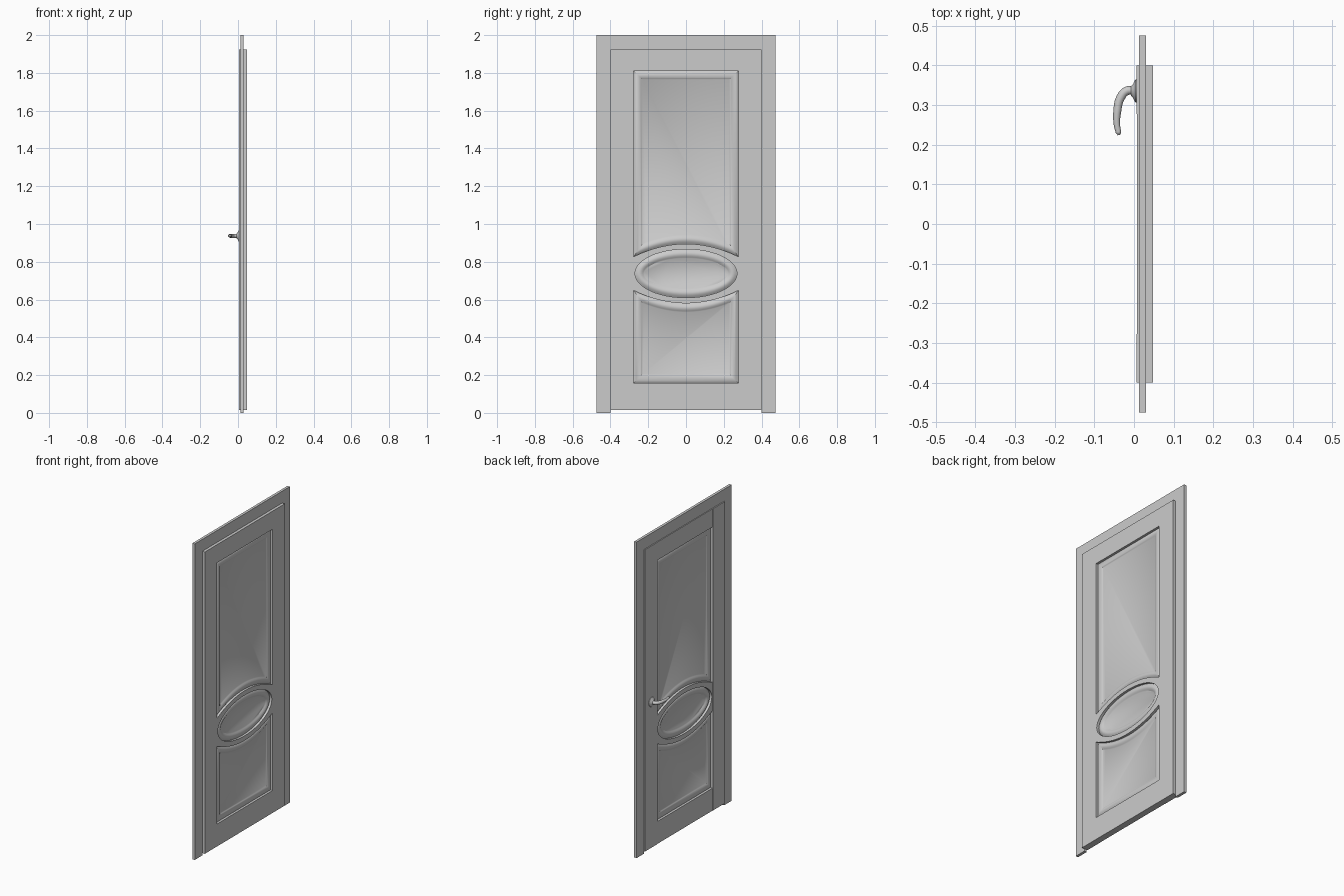
import bpy, bmesh
from math import sin, cos, pi, radians
from mathutils import Matrix

if "Cube" in bpy.data.objects:
    bpy.data.objects.remove(bpy.data.objects["Cube"], do_unlink=True)

paint = bpy.data.materials.new("plain grey")
paint.use_nodes = True
paint.diffuse_color = (0.6, 0.6, 0.6, 1)
bsdf = next(n for n in paint.node_tree.nodes if n.type == 'BSDF_PRINCIPLED')
bsdf.inputs["Base Color"].default_value = paint.diffuse_color

MID_X = 0.028      # middle of the leaf thickness
HALF = 0.02        # half the leaf thickness
MOULD = 0.048      # moulding width


def smooth(obj):
    bpy.ops.object.select_all(action='DESELECT')
    obj.select_set(True)
    bpy.context.view_layer.objects.active = obj
    bpy.ops.object.shade_smooth_by_angle(angle=radians(35))


def add_object(name, bm):
    bmesh.ops.recalc_face_normals(bm, faces=bm.faces)
    mesh = bpy.data.meshes.new(name)
    bm.to_mesh(mesh)
    bm.free()
    mesh.materials.append(paint)
    obj = bpy.data.objects.new(name, mesh)
    bpy.context.collection.objects.link(obj)
    return obj


def box(name, x0, x1, y0, y1, z0, z1):
    bm = bmesh.new()
    bmesh.ops.create_cube(bm, size=1)
    for v in bm.verts:
        v.co.x = x1 if v.co.x > 0 else x0
        v.co.y = y1 if v.co.y > 0 else y0
        v.co.z = z1 if v.co.z > 0 else z0
    return add_object(name, bm)


# Panel outlines as (y, z) points, shrunk by f from 0 (outer) to 1 (inner)
def arched_panel(flat, flat_in, edge, edge_in, crown, crown_in):
    def outline(f, steps=24):
        w = 0.277 - MOULD * f
        e = edge + (edge_in - edge) * f
        c = crown + (crown_in - crown) * f
        z = flat + (flat_in - flat) * f
        us = [2 * i / steps - 1 for i in range(steps + 1)]
        return [(u * w, e + (c - e) * (1 - u * u)) for u in us] + [(w, z), (-w, z)]
    return outline


def oval_panel(f, steps=48):
    a, b = 0.27 - MOULD * f, 0.128 - MOULD * f
    return [(a * cos(2 * pi * i / steps), 0.738 + b * sin(2 * pi * i / steps))
            for i in range(steps)]


panels = [
    arched_panel(1.81, 1.765, 0.827, 0.895, 0.895, 0.942),
    arched_panel(0.157, 0.205, 0.648, 0.58, 0.58, 0.533),
    oval_panel,
]


def ring(bm, points, x):
    return [bm.verts.new((x, y, z)) for y, z in points]


def bridge(bm, a, b):
    n = len(a)
    for i in range(n):
        bm.faces.new((a[i], a[(i + 1) % n], b[(i + 1) % n], b[i]))


# Door leaf: one half with sunk, beaded panels, then mirrored through its thickness
bm = bmesh.new()
rect = [(-0.4, 0.015), (0.4, 0.015), (0.4, 1.925), (-0.4, 1.925)]
border = ring(bm, rect, HALF)
holes = [ring(bm, p(0), HALF) for p in panels]
edges = [bm.edges.new((r[i - 1], r[i])) for r in [border] + holes for i in range(len(r))]
bmesh.ops.triangle_fill(bm, edges=edges, use_beauty=True, normal=(1, 0, 0))
bridge(bm, border, ring(bm, rect, 0))
BEAD = 8
for panel, last in zip(panels, holes):
    for k in range(BEAD + 1):
        nxt = ring(bm, panel(k / BEAD), 0.005 + 0.010 * sin(pi * k / BEAD))
        bridge(bm, last, nxt)
        last = nxt
    bm.faces.new(last)
bmesh.ops.mirror(bm, geom=bm.verts[:] + bm.edges[:] + bm.faces[:],
                 matrix=Matrix.Identity(4), merge_dist=0.0001, axis='X')
bmesh.ops.translate(bm, verts=bm.verts, vec=(MID_X, 0, 0))
smooth(add_object("door_leaf", bm))

# Slightly proud stiles on the handle side, and the casing around the leaf
for side, name in ((1, "left"), (-1, "right")):
    y0, y1 = sorted((side * 0.277, side * 0.4))
    box("stile_" + name, 0.0065, MID_X - HALF, y0, y1, 0.015, 1.925)
    y0, y1 = sorted((side * 0.4, side * 0.475))
    box("casing_" + name, 0.013, 0.03, y0, y1, 0, 1.925)
box("casing_top", 0.013, 0.03, -0.475, 0.475, 1.925, 2)

# Handle rosette: turned profile of (radius, x)
HY, HZ = 0.335, 0.937
bm = bmesh.new()
circle = lambda r: [(HY + r * cos(2 * pi * i / 32), HZ + r * sin(2 * pi * i / 32))
                    for i in range(32)]
profile = [(0.029, 0.0075), (0.029, 0.004), (0.025, 0.001), (0.018, -0.002), (0.012, -0.007)]
rings = [ring(bm, circle(r), x) for r, x in profile]
for a, b in zip(rings, rings[1:]):
    bridge(bm, a, b)
bm.faces.new(rings[0])
bm.faces.new(rings[-1])
smooth(add_object("handle_rosette", bm))

# Handle lever: tapered tube along a hooked path of (x, y, radius)
path = [(0.0, 0.335, 0.010), (-0.017, 0.336, 0.011), (-0.034, 0.318, 0.011),
        (-0.042, 0.285, 0.010), (-0.043, 0.25, 0.008), (-0.039, 0.23, 0.007),
        (-0.038, 0.224, 0.003)]
curve = bpy.data.curves.new("handle_lever", 'CURVE')
curve.dimensions = '3D'
curve.bevel_depth = 1
curve.bevel_resolution = 4
curve.resolution_u = 6
curve.use_fill_caps = True
spline = curve.splines.new('BEZIER')
spline.bezier_points.add(len(path) - 1)
for point, (x, y, r) in zip(spline.bezier_points, path):
    point.co = (x, y, HZ)
    point.radius = r
    point.handle_left_type = point.handle_right_type = 'AUTO'
curve.materials.append(paint)
lever = bpy.data.objects.new("handle_lever", curve)
bpy.context.collection.objects.link(lever)
bpy.ops.object.select_all(action='DESELECT')
lever.select_set(True)
bpy.context.view_layer.objects.active = lever
bpy.ops.object.convert(target='MESH')
smooth(bpy.context.view_layer.objects.active)
